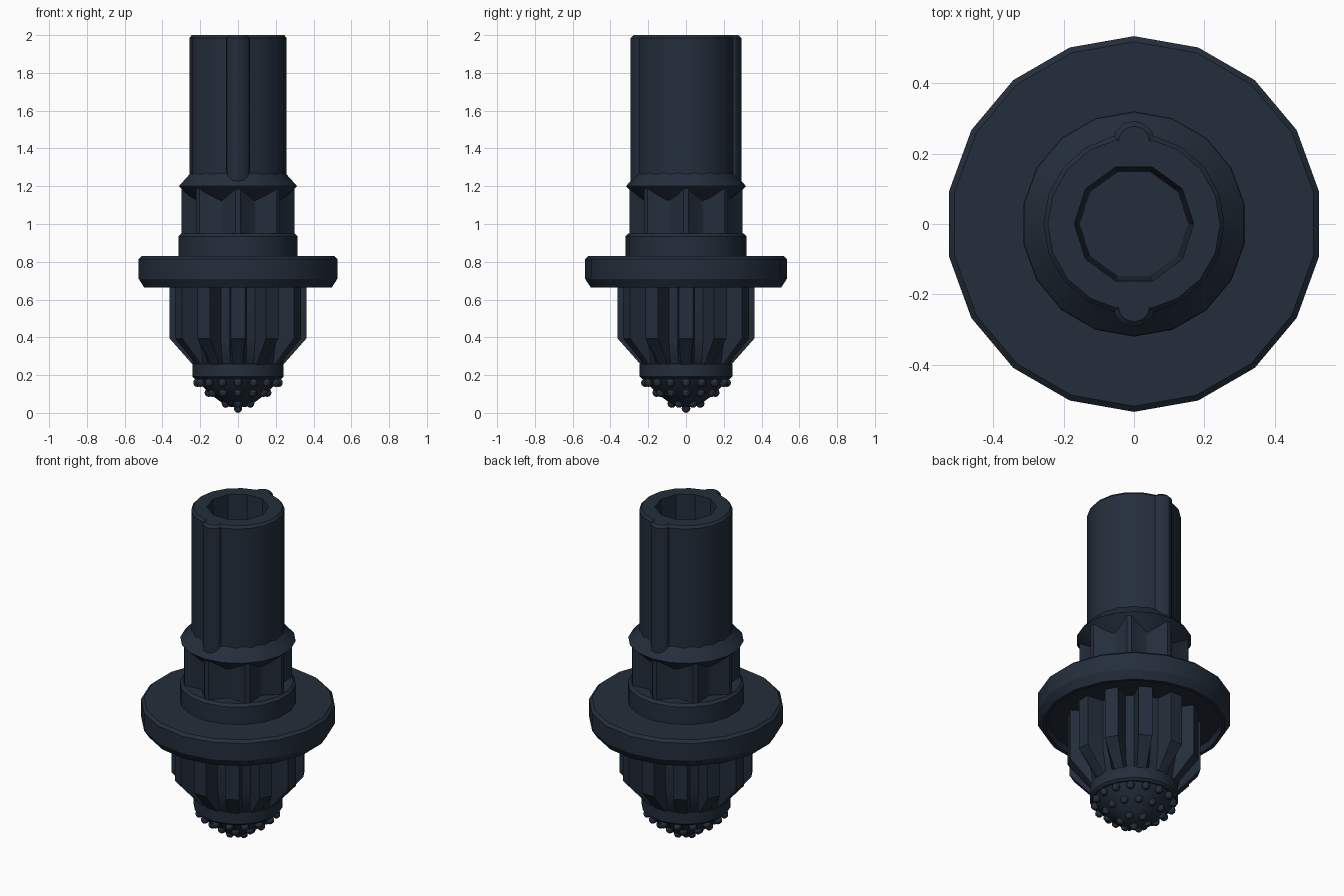
import bpy, bmesh, math
from math import sin, cos, pi, radians

if "Cube" in bpy.data.objects:
    bpy.data.objects.remove(bpy.data.objects["Cube"])

paint = bpy.data.materials.new("dark_navy")
paint.diffuse_color = (0.017, 0.027, 0.044, 1)
paint.use_nodes = True
paint.node_tree.nodes["Principled BSDF"].inputs["Base Color"].default_value = paint.diffuse_color


def finish(name, bm, smooth=True):
    bmesh.ops.recalc_face_normals(bm, faces=bm.faces[:])
    me = bpy.data.meshes.new(name)
    bm.to_mesh(me)
    bm.free()
    ob = bpy.data.objects.new(name, me)
    bpy.context.collection.objects.link(ob)
    me.materials.append(paint)
    bpy.ops.object.select_all(action='DESELECT')
    ob.select_set(True)
    bpy.context.view_layer.objects.active = ob
    if smooth:
        bpy.ops.object.shade_smooth_by_angle(angle=radians(30))
    return ob


def loft(name, rings, smooth=True):
    """Skin a stack of rings (lists of 3D points) and cap both ends."""
    bm = bmesh.new()
    loops = [[bm.verts.new(p) for p in ring] for ring in rings]
    n = len(loops[0])
    for a, b in zip(loops, loops[1:]):
        for i in range(n):
            j = (i + 1) % n
            bm.faces.new((a[i], a[j], b[j], b[i]))
    bm.faces.new(loops[0][::-1])
    bm.faces.new(loops[-1])
    return finish(name, bm, smooth)


def circle(r, z, n=18, start=pi / 2):
    return [(r * cos(start + 2 * pi * i / n), r * sin(start + 2 * pi * i / n), z)
            for i in range(n)]


def lathe(name, profile, n=18, start=pi / 2):
    return loft(name, [circle(r, z, n, start) for r, z in profile])


def fluted(name, n, tooth, valley, profile):
    """Ribbed column: tooth and valley are half angles in degrees."""
    step = 360 / n
    rings = []
    for z, ro, ri in profile:
        ring = []
        for k in range(n):
            c = 90 + k * step
            for a, r in ((c - tooth, ro), (c + tooth, ro),
                         (c + step / 2 - valley, ri), (c + step / 2 + valley, ri)):
                ring.append((r * cos(radians(a)), r * sin(radians(a)), z))
        rings.append(ring)
    return loft(name, rings)


def keyed_outline(r, lobe, z):
    """Round outline with a small half-round key at front and back."""
    pts = []
    edge = math.acos(lobe / r)
    for side in (0, pi):
        for i in range(9):                      # round wall between the keys
            a = side - edge + 2 * edge * i / 8
            pts.append((r * cos(a), r * sin(a), z))
        for i in range(7):                      # half-round key
            a = side + pi * i / 6
            cy = 0.233 if side == 0 else -0.233
            pts.append((lobe * cos(a), cy + lobe * sin(a), z))
    # drop key points that coincide with the wall ends
    return [p for i, p in enumerate(pts) if math.dist(p, pts[i - 1]) > 0.001]


# Hollow shaft with two keys
shaft = loft("shaft", [keyed_outline(0.257, 0.06, 1.18),
                       keyed_outline(0.257, 0.06, 1.985),
                       keyed_outline(0.245, 0.045, 2.0)])
bore = loft("bore_cutter", [circle(0.155, 1.3, 10, 0), circle(0.17, 2.0, 10, 0),
                            circle(0.17, 2.1, 10, 0)], False)
bore.hide_render = True
cut = shaft.modifiers.new("bore", 'BOOLEAN')
cut.object = bore
cut.operation = 'DIFFERENCE'
cut.solver = 'EXACT'
bpy.context.view_layer.objects.active = shaft
bpy.ops.object.modifier_apply(modifier=cut.name)
bpy.data.objects.remove(bore)
bpy.ops.object.select_all(action='DESELECT')
shaft.select_set(True)
bpy.context.view_layer.objects.active = shaft
bpy.ops.object.shade_smooth_by_angle(angle=radians(30))

# Collar, ribbed neck and stepped base
lathe("collar", [(0.2, 1.09), (0.318, 1.2), (0.25, 1.275)])
fluted("upper_ribs", 8, 2.5, 1.0, [(0.9, 0.3, 0.235), (1.19, 0.3, 0.235)])
lathe("base_step", [(0.32, 0.8), (0.32, 0.935), (0.305, 0.95)])

# Wide flange with a shallow recess underneath
lathe("flange", [(0.3, 0.7), (0.475, 0.7), (0.485, 0.665), (0.505, 0.665),
                 (0.534, 0.71), (0.534, 0.815), (0.518, 0.83)])

# Ribbed lower body tapering to the tip
fluted("lower_ribs", 12, 6.0, 5.0, [(0.245, 0.235, 0.23), (0.26, 0.245, 0.24),
                                    (0.395, 0.365, 0.265), (0.72, 0.365, 0.265)])
lathe("tip_ring", [(0.232, 0.18), (0.245, 0.192), (0.245, 0.26), (0.235, 0.265)])
lathe("tip_dome", [(0.04, 0.03), (0.085, 0.052), (0.15, 0.1),
                   (0.205, 0.155), (0.235, 0.2)])

# Studs in rings over the tip
bm = bmesh.new()
for count, r, z in ((16, 0.215, 0.16), (12, 0.155, 0.107), (6, 0.075, 0.05), (1, 0, 0.023)):
    for x, y, h in circle(r, z, count):
        made = bmesh.ops.create_uvsphere(bm, u_segments=10, v_segments=6, radius=0.023)
        bmesh.ops.translate(bm, verts=made["verts"], vec=(x, y, h))
finish("tip_studs", bm)
